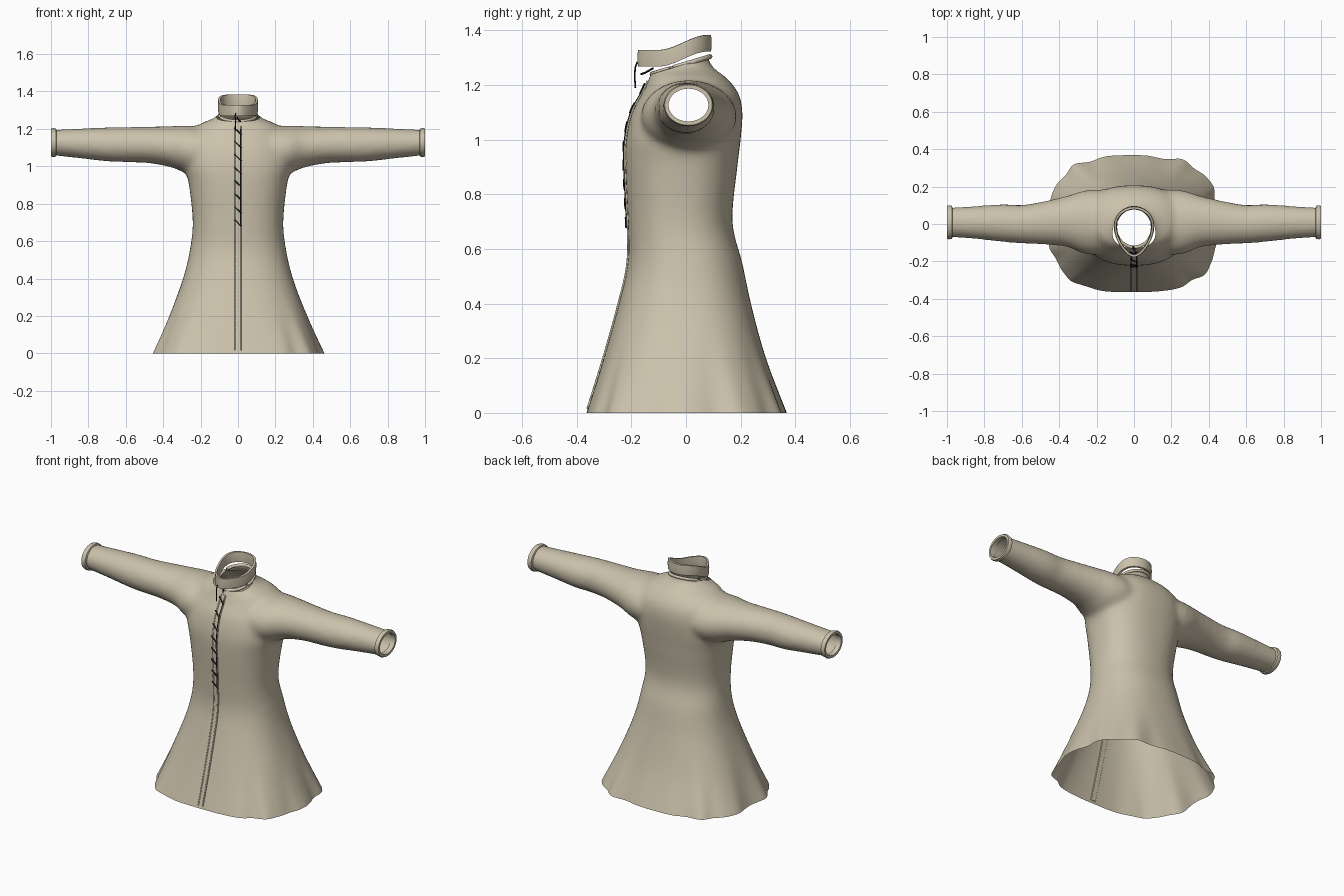
import bpy, bmesh, math
from mathutils import Vector

if "Cube" in bpy.data.objects:
    bpy.data.objects.remove(bpy.data.objects["Cube"])


def material(name, rgb):
    m = bpy.data.materials.new(name)
    m.diffuse_color = (*rgb, 1)
    m.use_nodes = True
    m.node_tree.nodes["Principled BSDF"].inputs["Base Color"].default_value = m.diffuse_color
    return m


CLOTH = material("beige cloth", (0.60, 0.54, 0.41))
LACE = material("black lace", (0.012, 0.012, 0.012))


def finish(name, bm, mat, angle=40):
    me = bpy.data.meshes.new(name)
    bm.to_mesh(me)
    bm.free()
    ob = bpy.data.objects.new(name, me)
    bpy.context.collection.objects.link(ob)
    me.materials.append(mat)
    bpy.ops.object.select_all(action='DESELECT')
    ob.select_set(True)
    bpy.context.view_layer.objects.active = ob
    bpy.ops.object.shade_smooth_by_angle(angle=math.radians(angle))
    return ob


def smooth_rows(rows, steps=6):
    """Catmull-Rom interpolation between profile rows."""
    out = []
    for i in range(len(rows) - 1):
        p0, p1, p2, p3 = (rows[max(0, min(len(rows) - 1, i + k))] for k in (-1, 0, 1, 2))
        for s in range(steps):
            t = s / steps
            out.append([0.5 * (2*b + (c - a)*t + (2*a - 5*b + 4*c - d)*t*t + (3*b - a - 3*c + d)*t**3)
                        for a, b, c, d in zip(p0, p1, p2, p3)])
    return out + [list(rows[-1])]


def loft(bm, rings, caps=True, loop=False):
    vs = [[bm.verts.new(p) for p in r] for r in rings]
    n = len(vs[0])
    pairs = list(zip(vs, vs[1:])) + ([(vs[-1], vs[0])] if loop else [])
    fs = [bm.faces.new((a[i], a[(i+1) % n], b[(i+1) % n], b[i])) for a, b in pairs for i in range(n)]
    if caps:
        fs += [bm.faces.new(vs[0][::-1]), bm.faces.new(vs[-1])]
    bmesh.ops.recalc_face_normals(bm, faces=fs)


def power(v, n):
    return math.copysign(abs(v) ** (2 / n), v)


# torso and skirt: z, half width, front y, back y, squareness
TORSO = [(-0.06, .475, -.385, .385, 2.8), (0, .45, -.365, .365, 2.8), (.2, .368, -.302, .292, 2.6),
         (.4, .294, -.246, .238, 2.4), (.55, .258, -.213, .206, 2.3), (.7, .242, -.213, .170, 2.3),
         (.9, .262, -.222, .188, 2.4), (1.0, .285, -.220, .200, 2.4), (1.1, .275, -.198, .207, 2.4),
         (1.17, .26, -.160, .192, 2.3), (1.225, .205, -.135, .150, 2.2), (1.255, .135, -.125, .110, 2),
         (1.285, .100, -.120, .086, 2), (1.34, .090, -.118, .080, 2), (1.40, .090, -.118, .080, 2)]
# sleeve: x, bottom z, top z, front y, back y
SLEEVE = [(0.05, .97, 1.21, -.15, .17), (.2, .955, 1.215, -.165, .185), (.28, .965, 1.218, -.155, .175),
          (.36, .995, 1.215, -.122, .150), (.48, 1.017, 1.212, -.110, .122), (.6, 1.022, 1.210, -.104, .102),
          (.7, 1.026, 1.208, -.096, .106), (.85, 1.043, 1.202, -.080, .096), (1.03, 1.062, 1.193, -.066, .085)]

bm = bmesh.new()
rings = []
for z, w, f, b, n in smooth_rows(TORSO):
    ring = []
    ripple = 0.022 * max(0, 1 - max(z, 0) / 0.32) ** 1.3
    for i in range(72):
        a = math.tau * i / 72
        k = 1 + ripple * (math.cos(11 * a + 0.6) + 0.6 * math.cos(17 * a)) * (1 if math.sin(a) > -0.85 else 0.2)
        ring.append((w * k * power(math.cos(a), n), (f + b) / 2 + (b - f) / 2 * k * power(math.sin(a), n), z))
    rings.append(ring)
loft(bm, rings)
for side in (-1, 1):
    loft(bm, [[(side * x, (f + b) / 2 + (b - f) / 2 * math.cos(math.tau * i / 40),
                (lo + hi) / 2 + (hi - lo) / 2 * math.sin(math.tau * i / 40)) for i in range(40)]
              for x, lo, hi, f, b in smooth_rows(SLEEVE)])
coat = finish("coat_body", bm, CLOTH, 60)

# fuse torso and sleeves into one cloth surface with soft armpits
rm = coat.modifiers.new("fuse", 'REMESH')
rm.mode = 'VOXEL'
rm.voxel_size = 0.014
rm.use_smooth_shade = True
sm = coat.modifiers.new("soften", 'SMOOTH')
sm.factor, sm.iterations = 0.5, 12
for m in ("fuse", "soften"):
    bpy.ops.object.modifier_apply(modifier=m)

# cut open the hem, the cuffs and the sloping neckline
NECK_P, NECK_N = Vector((0, -.02, 1.272)), Vector((0, -.30, 1)).normalized()
bm = bmesh.new()
bm.from_mesh(coat.data)
for co, no in (((0, 0, 0), (0, 0, -1)), ((.982, 0, 0), (1, 0, 0)), ((-.982, 0, 0), (-1, 0, 0)), (NECK_P, NECK_N)):
    bmesh.ops.bisect_plane(bm, geom=bm.verts[:] + bm.edges[:] + bm.faces[:], plane_co=co, plane_no=no,
                           clear_outer=True)
bm.to_mesh(coat.data)
bm.free()
coat.data.materials.clear()
coat.data.materials.append(CLOTH)
bpy.context.view_layer.update()


def front_y(x, z):
    hit, loc, _, _ = coat.ray_cast(Vector((x, -2, z)), Vector((0, 1, 0)))
    return loc.y if hit else -0.13


def tube(name, path, radius, mat, closed=False, sides=8):
    """Round cord along a path."""
    bm = bmesh.new()
    pts = [Vector(p) for p in path]
    n = len(pts)
    rings = []
    for i, p in enumerate(pts):
        a = pts[(i - 1) % n] if closed else pts[max(i - 1, 0)]
        b = pts[(i + 1) % n] if closed else pts[min(i + 1, n - 1)]
        t = (b - a).normalized()
        u = t.cross(Vector((0.3, 1, 0.1)) if abs(t.y) < 0.9 else Vector((0, 0, 1))).normalized()
        v = t.cross(u)
        rings.append([p + radius * (u * math.cos(math.tau * k / sides) + v * math.sin(math.tau * k / sides))
                      for k in range(sides)])
    loft(bm, rings, caps=not closed, loop=closed)
    return finish(name, bm, mat, 60)


# cuff bands: closed rectangular section swept round the wrist
for side, label in ((-1, "left"), (1, "right")):
    bm = bmesh.new()
    section = [(.970, .000), (.974, .009), (.990, .012), (1.0, .008), (1.0, -.006), (.970, -.006)]
    loft(bm, [[(side * x, .009 + (.079 + r) * math.cos(math.tau * i / 40),
                1.127 + (.066 + r) * math.sin(math.tau * i / 40)) for i in range(40)]
              for x, r in section], caps=False, loop=True)
    finish(label + "_cuff", bm, CLOTH, 35)

# rolled rim round the neckline
rim = []
for i in range(48):
    a = math.tau * i / 48
    y = -.018 + .106 * math.sin(a)
    rim.append((.099 * math.cos(a), y, NECK_P.z + .30 * (y - NECK_P.y)))
tube("neck_rim", rim, .009, CLOTH, closed=True)


# standing collar: teardrop band that rises toward the back
def collar_point(a, inset, up):
    s = math.sin(a)
    x = (.106 - inset) * math.cos(a) * (1 if s > 0 else 1 - .25 * s * s)
    y = -.008 + ((.100 - inset) * s if s > 0 else (.168 - inset) * s)
    t = max(0, min(1, (y + .10) / .18))
    return (x, y, 1.268 + .055 * t * t * (3 - 2 * t) + up)


bm = bmesh.new()
loft(bm, [[collar_point(math.tau * i / 56, d, up) for i in range(56)]
          for d, up in ((0, 0), (-.002, .03), (0, .06), (.012, .061), (.015, .03), (.012, 0))],
     caps=False, loop=True)
finish("collar", bm, CLOTH, 45)

# button placket: two raised edges and a flat strip down the front
zs = [.015 + 1.20 * i / 60 for i in range(61)]
for x, label in ((-.014, "left"), (.014, "right")):
    tube(label + "_placket_edge", [(x, front_y(x, z) - .001, z) for z in zs], .0045, CLOTH)
bm = bmesh.new()
loft(bm, [[(sx * .012, front_y(0, z) + dy, z) for sx, dy in ((-1, .003), (-1, -.003), (1, -.003), (1, .003))]
          for z in zs])
finish("placket", bm, CLOTH)

# lacing: slanted crossings and a cord along one edge
for i in range(8):
    z = .715 + .07 * i
    pts = []
    for k in range(5):
        x, zz = -.019 + .0095 * k, z - .009 * k
        pts.append((x, front_y(x, zz) - .008, zz))
    tube("lace_crossing", pts, .0035, LACE, sides=6)
tube("lace_cord", [(.013, front_y(.013, z) - .006, z) for z in [.68 + .52 * i / 30 for i in range(31)]],
     .0025, LACE, sides=6)
# loose lace end hanging from the collar
tube("lace_end", [(-.014, -.178, 1.285), (-.015, -.186, 1.265), (-.013, -.188, 1.23), (-.014, -.185, 1.19)],
     .003, LACE, sides=6)
tube("lace_knot", [(-.005, -.120, 1.262), (.006, -.150, 1.245), (.014, -.165, 1.24)], .004, LACE, sides=6)
